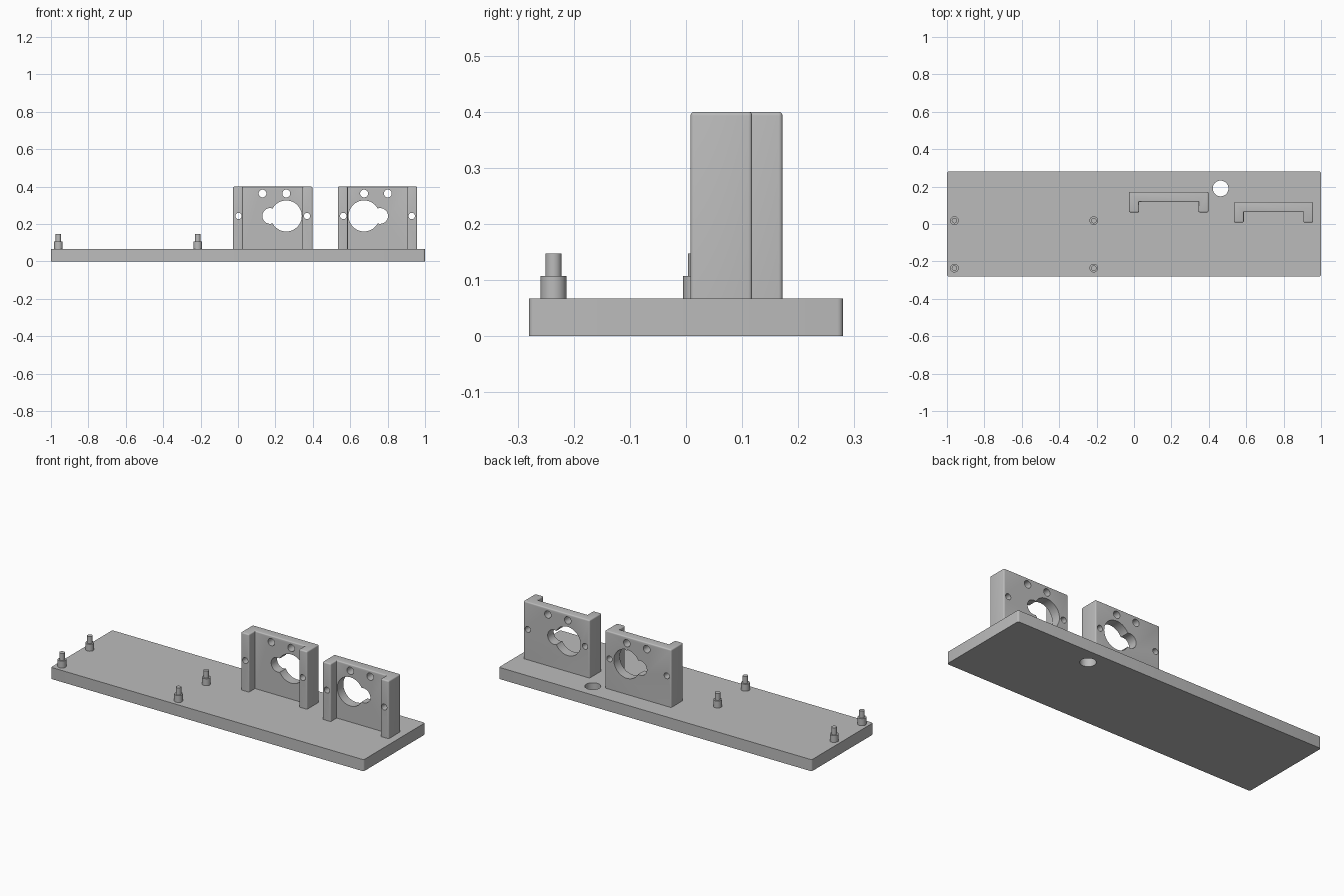
import bpy, bmesh, math
from mathutils import Matrix, Vector

if "Cube" in bpy.data.objects:
    bpy.data.objects.remove(bpy.data.objects["Cube"])

grey = bpy.data.materials.new("machined_grey")
grey.use_nodes = True
GREY = (0.5, 0.5, 0.5, 1)
grey.diffuse_color = GREY
grey.node_tree.nodes["Principled BSDF"].inputs["Base Color"].default_value = GREY

BASE_TOP = 0.067


def make_object(name, bm):
    bmesh.ops.recalc_face_normals(bm, faces=bm.faces)
    mesh = bpy.data.meshes.new(name)
    bm.to_mesh(mesh)
    bm.free()
    mesh.materials.append(grey)
    obj = bpy.data.objects.new(name, mesh)
    bpy.context.collection.objects.link(obj)
    return obj


def activate(obj):
    bpy.ops.object.select_all(action='DESELECT')
    obj.select_set(True)
    bpy.context.view_layer.objects.active = obj


def smooth(obj):
    activate(obj)
    bpy.ops.object.shade_smooth_by_angle(angle=math.radians(30))


def extrude_profile(points, z0, z1):
    bm = bmesh.new()
    face = bm.faces.new([bm.verts.new((x, y, z0)) for x, y in points])
    top = bmesh.ops.extrude_face_region(bm, geom=[face])["geom"]
    verts = [v for v in top if isinstance(v, bmesh.types.BMVert)]
    bmesh.ops.translate(bm, verts=verts, vec=(0, 0, z1 - z0))
    if face not in bm.faces:
        bm.faces.new([v for v in bm.verts if v not in verts])
    bmesh.ops.recalc_face_normals(bm, faces=bm.faces)
    return bm


def round_edges(bm, radius, rule):
    bmesh.ops.bevel(bm, geom=[e for e in bm.edges if rule(e)], offset=radius,
                    segments=4, profile=0.5, affect='EDGES')


def is_vertical(edge):
    a, b = edge.verts
    return abs(a.co.z - b.co.z) > 0.01


def drill(obj, centre, radius, axis):
    # Cut one through hole
    bm = bmesh.new()
    turn = Matrix.Rotation(math.pi / 2, 4, 'X') if axis == 'Y' else Matrix()
    bmesh.ops.create_cone(bm, cap_ends=True, segments=48, radius1=radius,
                          radius2=radius, depth=0.4,
                          matrix=Matrix.Translation(Vector(centre)) @ turn)
    cutter = make_object("hole_cutter", bm)
    cutter.hide_render = True
    activate(obj)
    mod = obj.modifiers.new("hole", 'BOOLEAN')
    mod.operation = 'DIFFERENCE'
    mod.solver = 'EXACT'
    mod.object = cutter
    bpy.ops.object.modifier_apply(modifier=mod.name)
    bpy.data.objects.remove(cutter)


# Base plate with rounded corners and one through hole
bm = extrude_profile([(-1, -0.28), (1, -0.28), (1, 0.28), (-1, 0.28)], 0, BASE_TOP)
round_edges(bm, 0.01, is_vertical)
base = make_object("base_plate", bm)
drill(base, (0.463, 0.19, 0), 0.042, 'Z')
smooth(base)


# Channel-shaped brackets, mirrored hole patterns
def bracket(name, cx, front, side):
    w, flange, depth, web = 0.212, 0.053, 0.11, 0.055
    inner = w - flange
    back, step = front + depth, front + depth - web
    half = [(w, back), (w, front), (inner, front), (inner, step)]
    points = [(cx + x, y) for x, y in half]
    points += [(cx - x, y) for x, y in reversed(half)]
    bm = extrude_profile(points, BASE_TOP, 0.4)

    def outer_edge(e):
        on_floor = all(v.co.z < BASE_TOP + 0.01 for v in e.verts)
        return not on_floor and e.is_convex and e.calc_face_angle(0) > 0.5

    round_edges(bm, 0.007, outer_edge)
    obj = make_object(name, bm)
    holes = [(0.072, 0.243, 0.083), (-0.014, 0.243, 0.042),
             (-0.183, 0.243, 0.017), (0.183, 0.243, 0.017),
             (0.072, 0.363, 0.021), (-0.055, 0.363, 0.021)]
    for x, z, r in holes:
        drill(obj, (cx + side * x, front + depth / 2, z), r, 'Y')
    smooth(obj)


bracket("rear_bracket", 0.186, 0.062, 1)
bracket("front_bracket", 0.746, 0.008, -1)

# Stepped mounting posts
for i, (x, y) in enumerate((x, y) for x in (-0.96, -0.215) for y in (-0.236, 0.018)):
    bm = bmesh.new()
    for radius, z0, z1 in ((0.023, BASE_TOP, 0.107), (0.0145, 0.107, 0.147)):
        bmesh.ops.create_cone(bm, cap_ends=True, segments=32, radius1=radius,
                              radius2=radius, depth=z1 - z0,
                              matrix=Matrix.Translation((x, y, (z0 + z1) / 2)))
    smooth(make_object(f"mounting_post_{i + 1}", bm))
